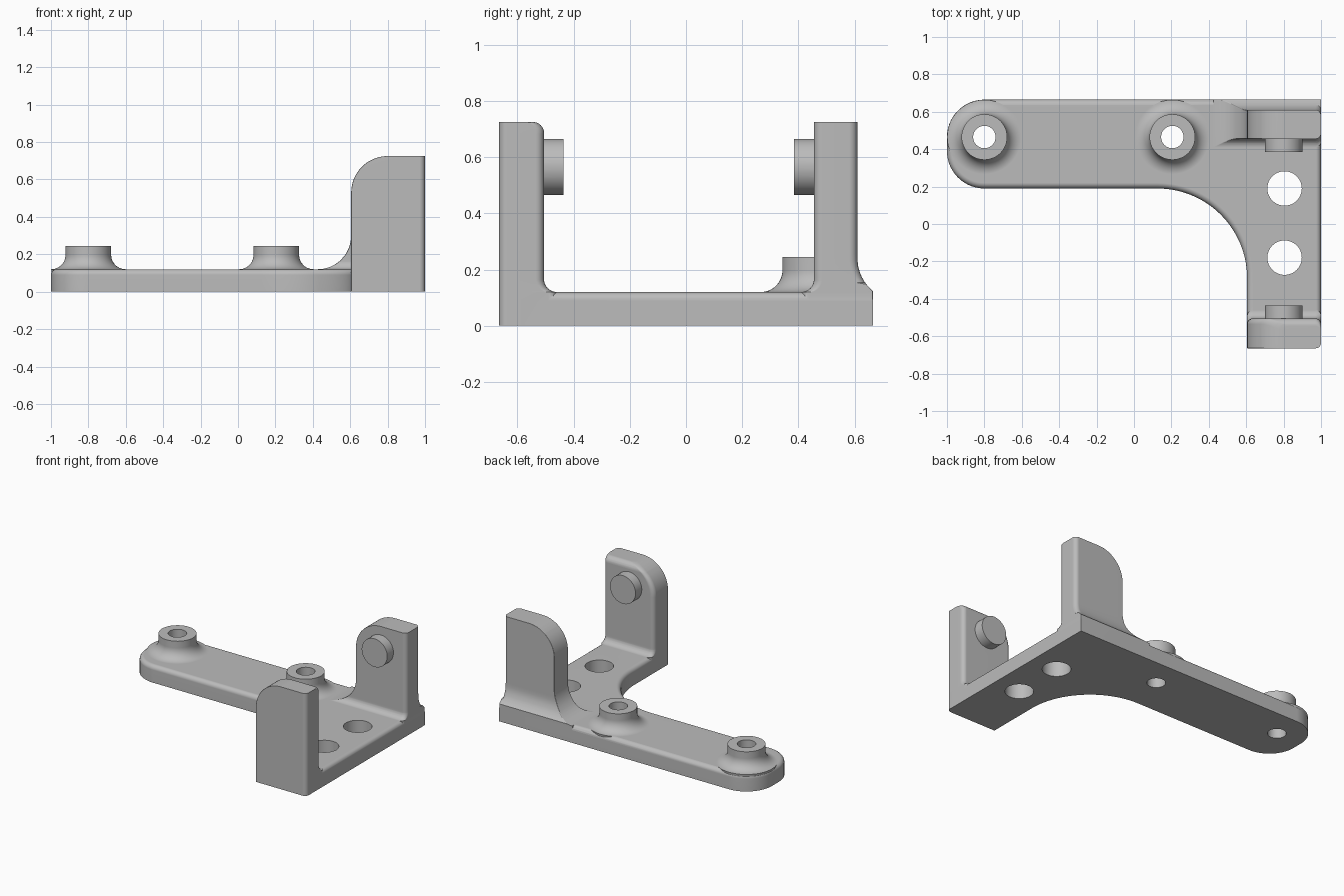
import bpy, bmesh
from math import sin, cos, pi, sqrt
from mathutils import Vector

if "Cube" in bpy.data.objects:
    bpy.data.objects.remove(bpy.data.objects["Cube"])

PLATE, TOP, EDGE = 0.12, 0.725, 0.03

grey = bpy.data.materials.new("light_grey")
grey.use_nodes = True
grey.diffuse_color = (0.5, 0.5, 0.5, 1)
grey.node_tree.nodes["Principled BSDF"].inputs["Base Color"].default_value = (0.5, 0.5, 0.5, 1)


def finish(name, bm):
    bmesh.ops.recalc_face_normals(bm, faces=bm.faces)
    mesh = bpy.data.meshes.new(name)
    bm.to_mesh(mesh)
    bm.free()
    mesh.materials.append(grey)
    obj = bpy.data.objects.new(name, mesh)
    bpy.context.collection.objects.link(obj)
    return obj


def loft(name, rings):
    """Skin a stack of equal-length rings into a closed solid."""
    bm = bmesh.new()
    rows = [[bm.verts.new(p) for p in ring] for ring in rings]
    n = len(rows[0])
    for a, b in zip(rows, rows[1:]):
        for i in range(n):
            j = (i + 1) % n
            bm.faces.new((a[i], a[j], b[j], b[i]))
    bm.faces.new(rows[0][::-1])
    bm.faces.new(rows[-1])
    return finish(name, bm)


def arc(cx, cy, r, start, end, n):
    return [(cx + r * cos(start + (end - start) * i / n),
             cy + r * sin(start + (end - start) * i / n)) for i in range(n + 1)]


def turned(name, x, y, profile, n=48):
    """Solid of revolution about a vertical axis; profile is (radius, z)."""
    return loft(name, [[(px, py, z) for px, py in arc(x, y, r, 0, 2 * pi, n)[:-1]]
                       for r, z in profile])


def flare(z, r, base=PLATE):
    """Concave fillet width at height z."""
    h = max(z - base, 0)
    return r - sqrt(max(r * r - (r - h) ** 2, 0)) if h < r else 0


def rounding(z, r):
    """Convex set-back near the top at height z."""
    h = max(z - (TOP - r), 0)
    return r - sqrt(max(r * r - h * h, 0))


def section(x0, x1, y0, y1, radii, z):
    """Rounded rectangle, corners ordered from front left anticlockwise."""
    corners = ((x0, y0, 1, 1), (x1, y0, -1, 1), (x1, y1, -1, -1), (x0, y1, 1, -1))
    pts = []
    for k, ((x, y, sx, sy), r) in enumerate(zip(corners, radii)):
        start = pi + k * pi / 2
        pts += arc(x + sx * r, y + sy * r, r, start, start + pi / 2, 5)
    return [(x, y, z) for x, y in pts]


# Height samples, denser where the wall outline curves
steps = [i / 12 * pi / 2 for i in range(13)]
heights = {round(PLATE + r * (1 - cos(t)), 4) for r in (0.18, 0.045) for t in steps}
heights |= {round(TOP - r + r * sin(t), 4) for r in (0.195, 0.04) for t in steps}
heights = sorted(heights)

# Base plate with rounded end and concave inner corner
outline = (arc(-0.8, 0.465, 0.2, pi / 2, pi, 14) + arc(-0.8, 0.39, 0.2, pi, 1.5 * pi, 14)
           + arc(0.125, -0.29, 0.48, pi / 2, 0, 28)
           + [(0.605, -0.58), (1, -0.58), (1, 0.665)])
bm = bmesh.new()
face = bm.faces.new([bm.verts.new((x, y, 0)) for x, y in outline])
new = bmesh.ops.extrude_face_region(bm, geom=[face])["geom"]
bmesh.ops.translate(bm, vec=Vector((0, 0, PLATE)),
                    verts=[v for v in new if isinstance(v, bmesh.types.BMVert)])
rim = [e for e in bm.edges if all(v.co.z > 0.1 for v in e.verts)]
bmesh.ops.bevel(bm, geom=rim, offset=EDGE, segments=4, profile=0.5, affect='EDGES')
bracket = finish("bracket", bm)

parts = []

# Back wall, flared into the plate on three sides
rings = []
for z in [0.09] + heights:
    left = 0.605 - flare(z, 0.18) + rounding(z, 0.195)
    front = 0.455 - flare(z, 0.045)
    back = 0.61 + min(flare(z, 0.15, 0.09), 0.055)
    rings.append(section(left, 1, front, back, (0.004, EDGE, 0.004 if z < 0.15 else EDGE, 0.004), z))
parts.append(loft("back_wall", rings))

# Front wall, with softened inner edge
rings = []
for z in [0] + heights:
    left = 0.605 + rounding(z, 0.195)
    inner = -0.505 + flare(z, 0.045) - rounding(z, 0.04)
    rings.append(section(left, 1, -0.665, inner, (0.004, EDGE, EDGE, EDGE), z))
parts.append(loft("front_wall", rings))

# Screw bosses with flared feet
foot = [(0.122 + flare(PLATE + 0.078 * (1 - cos(t)), 0.077), PLATE + 0.078 * (1 - cos(t)))
        for t in steps]
boss_x = (-0.8, 0.205)
for x in boss_x:
    parts.append(turned("boss", x, 0.465, [(0.196, 0.1)] + foot + [(0.122, 0.245)]))

# Pivot pins on the inner wall faces
for y0, y1 in ((-0.56, -0.435), (0.52, 0.385)):
    parts.append(loft("pin", [[(x, y, z) for x, z in arc(0.8, 0.565, 0.1, 0, 2 * pi, 48)[:-1]]
                              for y in (y0, y1)]))

# Hole cutters
holes = [(x, 0.465, 0.06) for x in boss_x] + [(0.805, 0.19, 0.092), (0.805, -0.18, 0.092)]
cutters = [turned("hole_cutter", x, y, [(r, -0.1), (r, 0.4)]) for x, y, r in holes]

# Join everything into one solid and drill it
bpy.ops.object.select_all(action='DESELECT')
bpy.context.view_layer.objects.active = bracket
bracket.select_set(True)
for tool in parts + cutters:
    mod = bracket.modifiers.new("join", 'BOOLEAN')
    mod.operation = 'DIFFERENCE' if tool in cutters else 'UNION'
    mod.solver = 'EXACT'
    mod.object = tool
    bpy.ops.object.modifier_apply(modifier=mod.name)
    bpy.data.objects.remove(tool)

bpy.ops.object.shade_smooth_by_angle(angle=0.55)
weighted = bracket.modifiers.new("even_shading", 'WEIGHTED_NORMAL')
weighted.keep_sharp = True
